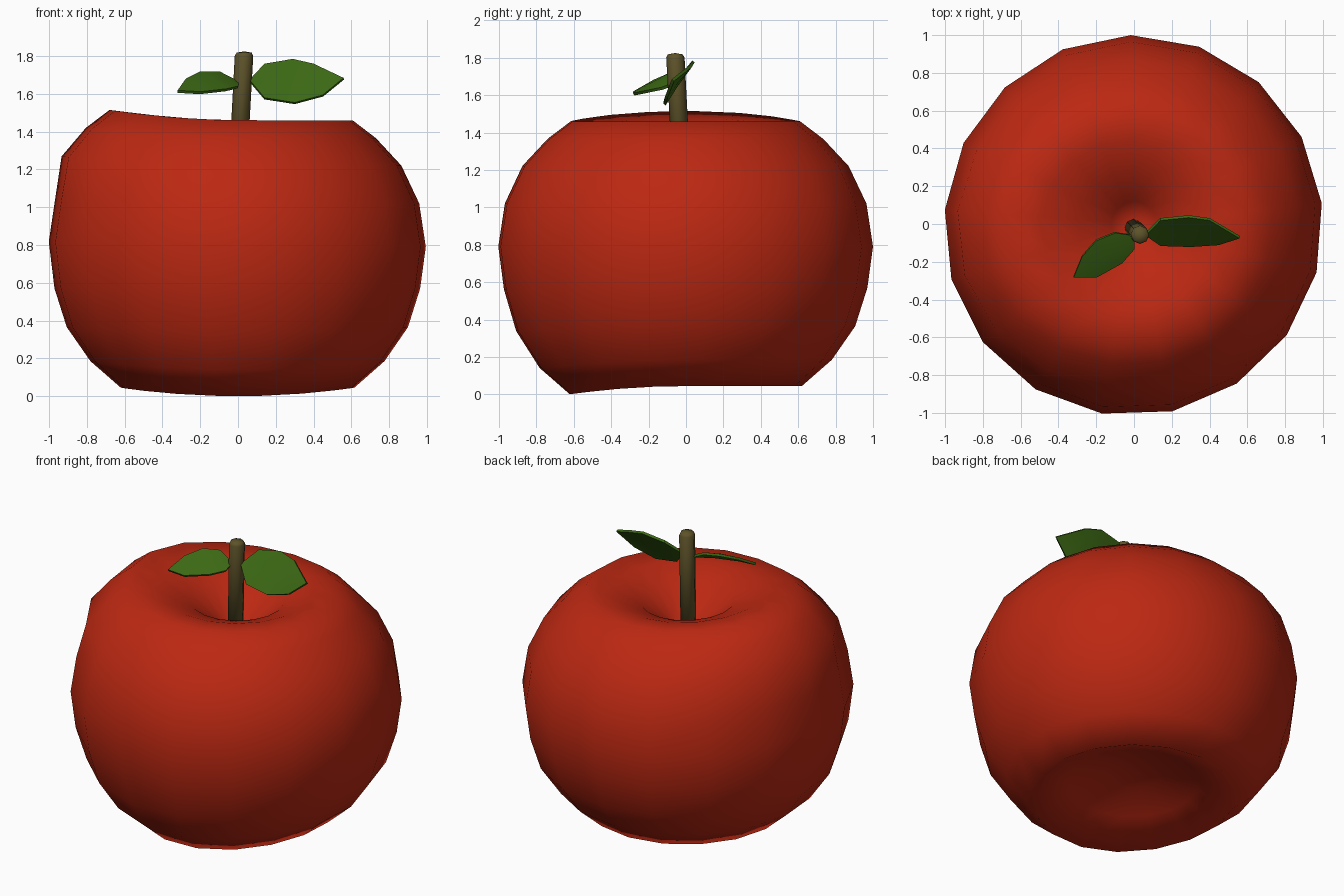
import bpy, bmesh, math
from mathutils import Vector

if "Cube" in bpy.data.objects:
    bpy.data.objects.remove(bpy.data.objects["Cube"])


def finish(name, bm, color, smooth=True):
    bmesh.ops.recalc_face_normals(bm, faces=bm.faces)
    me = bpy.data.meshes.new(name)
    bm.to_mesh(me)
    bm.free()
    for p in me.polygons:
        p.use_smooth = smooth
    mat = bpy.data.materials.get(color[0]) or bpy.data.materials.new(color[0])
    mat.diffuse_color = color[1]
    mat.use_nodes = True
    mat.node_tree.nodes["Principled BSDF"].inputs["Base Color"].default_value = mat.diffuse_color
    me.materials.append(mat)
    ob = bpy.data.objects.new(name, me)
    bpy.context.collection.objects.link(ob)
    return ob


def skin(bm, rings, start, end):
    # joins consecutive rings and closes both ends with a fan
    n = len(rings[0])
    for a, b in zip(rings, rings[1:]):
        for i in range(n):
            j = (i + 1) % n
            bm.faces.new((a[i], a[j], b[j], b[i]))
    for ring, tip in ((rings[0], start), (rings[-1], end)):
        for i in range(n):
            bm.faces.new((ring[i], ring[(i + 1) % n], tip))


RED = ("red skin", (0.50, 0.021, 0.006, 1))
GREEN = ("leaf green", (0.045, 0.14, 0.007, 1))
BROWN = ("stem brown", (0.11, 0.085, 0.022, 1))

# apple body: 17-sided lathe profile (radius, z, left-shoulder lift, front-bottom droop)
profile = [
    (0.18, 0.21, 0, 0), (0.40, 0.14, 0, 0.2), (0.62, 0.045, 0, 1), (0.78, 0.185, 0, 1),
    (0.905, 0.365, 0, 0.6), (0.97, 0.57, 0, 0.2), (1.0, 0.79, 0.5, 0),
    (0.965, 1.02, 0.6, 0), (0.87, 1.22, 0.9, 0), (0.735, 1.365, 1, 0),
    (0.61, 1.46, 1, 0), (0.45, 1.445, 0.6, 0), (0.28, 1.385, 0.2, 0), (0.12, 1.25, 0, 0),
]
bm = bmesh.new()
rings = []
for r, z, lift, droop in profile:
    ring = []
    for i in range(17):
        a = math.radians(91) + i * math.tau / 17
        left = max(0, -math.cos(a)) ** 2
        front = max(0, -math.sin(a)) ** 2
        bulge = 1 + 0.022 * max(0, math.cos(a - math.radians(225)))
        rr = r * bulge * (1 - 0.01 * left)
        if z > 1.1:
            rr += 0.07 * lift * left
        ring.append(bm.verts.new((rr * math.cos(a), rr * math.sin(a),
                                  z + 0.055 * lift * left - 0.045 * droop * front)))
    rings.append(ring)
skin(bm, rings, bm.verts.new((0, 0, 0.23)), bm.verts.new((0, 0, 1.14)))
finish("apple_body", bm, RED)

# stem: slightly leaning rod with a rounded top
base, top = Vector((-0.005, -0.02, 1.12)), Vector((0.033, -0.058, 1.825))
bm = bmesh.new()
rings = []
for t, r in ((0, 0.048), (0.965, 0.049), (0.99, 0.04)):
    c = base.lerp(top, t)
    rings.append([bm.verts.new(c + Vector((r * math.cos(k * math.tau / 8),
                                           r * math.sin(k * math.tau / 8), 0)))
                  for k in range(8)])
skin(bm, rings, bm.verts.new(base), bm.verts.new(top))
finish("stem", bm, BROWN)


# leaves: upper edge, midrib and lower edge between a base and a tip
def leaf(name, root, tip, upper, middle, lower):
    bm = bmesh.new()
    b, t = bm.verts.new(root), bm.verts.new(tip)
    rows = [[b] + [bm.verts.new(p) for p in row] + [t] for row in (upper, middle, lower)]
    for p, q in zip(rows, rows[1:]):
        for i in range(4):
            vs = list(dict.fromkeys((p[i], p[i + 1], q[i + 1], q[i])))
            bm.faces.new(vs)
    ob = finish(name, bm, GREEN)
    mod = ob.modifiers.new("thickness", "SOLIDIFY")
    mod.thickness = 0.016
    mod.offset = 0
    bpy.ops.object.select_all(action='DESELECT')
    ob.select_set(True)
    bpy.context.view_layer.objects.active = ob
    bpy.ops.object.modifier_apply(modifier=mod.name)
    bpy.ops.object.shade_smooth_by_angle(angle=math.radians(40))


leaf("right_leaf", (0.06, -0.055, 1.67), (0.56, -0.07, 1.68),
     [(0.14, 0.025, 1.755), (0.29, 0.04, 1.78), (0.40, 0.025, 1.755)],
     [(0.14, -0.05, 1.66), (0.29, -0.052, 1.65), (0.42, -0.058, 1.66)],
     [(0.14, -0.11, 1.575), (0.30, -0.115, 1.55), (0.45, -0.105, 1.59)])
leaf("left_leaf", (0.0, -0.06, 1.66), (-0.32, -0.28, 1.612),
     [(-0.10, -0.045, 1.712), (-0.20, -0.085, 1.712), (-0.275, -0.17, 1.675)],
     [(-0.05, -0.11, 1.67), (-0.14, -0.17, 1.665), (-0.22, -0.22, 1.645)],
     [(0.0, -0.13, 1.635), (-0.065, -0.205, 1.62), (-0.20, -0.28, 1.605)])
